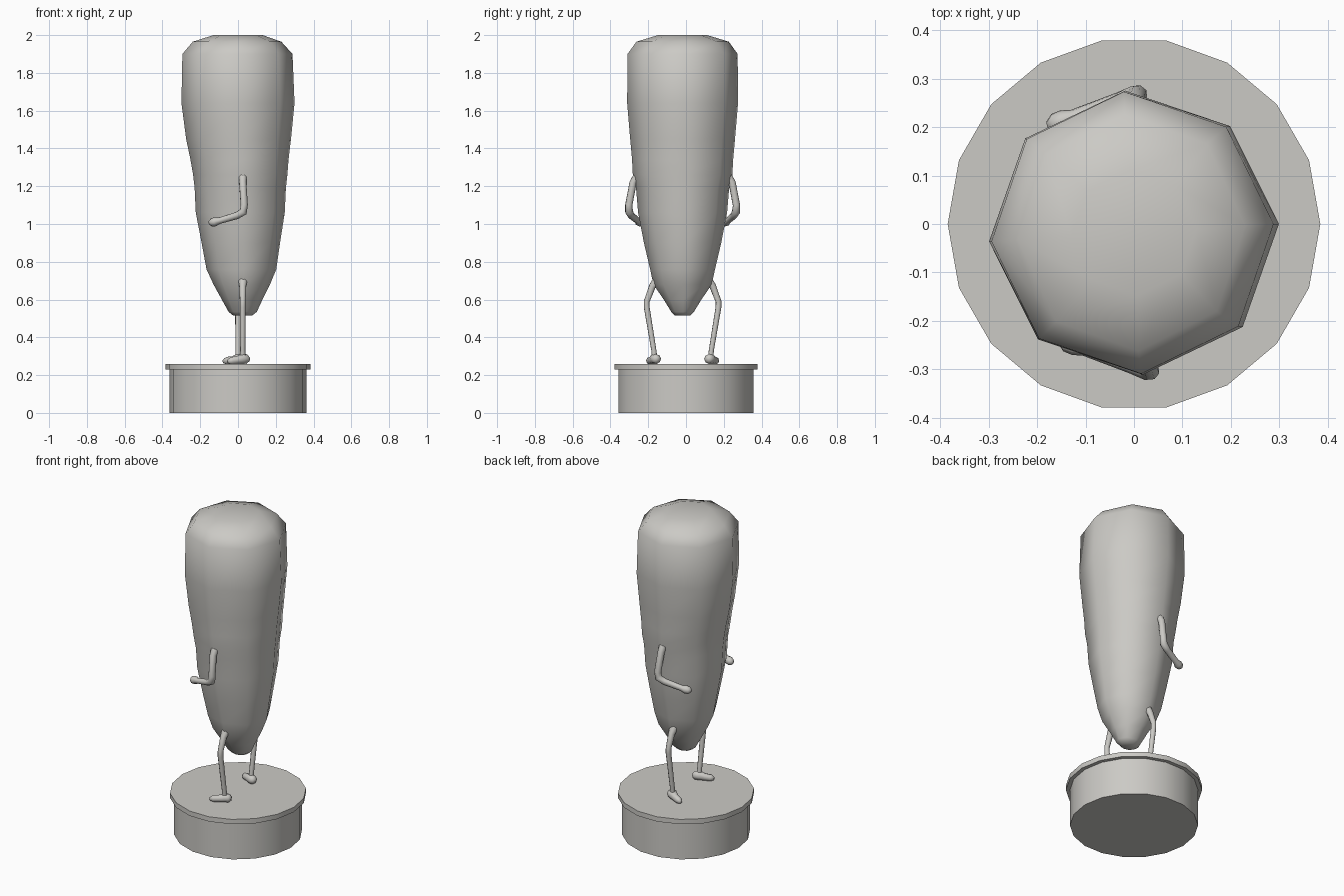
import bpy, bmesh, math
from mathutils import Vector

if "Cube" in bpy.data.objects:
    bpy.data.objects.remove(bpy.data.objects["Cube"])

mat = bpy.data.materials.new("warm_grey")
mat.diffuse_color = (0.6, 0.59, 0.56, 1)
mat.use_nodes = True
mat.node_tree.nodes["Principled BSDF"].inputs["Base Color"].default_value = mat.diffuse_color


def loft(name, rings, angle=80):
    """Skin a list of vertex rings, cap both ends, smooth up to angle."""
    bm = bmesh.new()
    rows = [[bm.verts.new(p) for p in r] for r in rings]
    n = len(rows[0])
    for a, b in zip(rows, rows[1:]):
        for i in range(n):
            j = (i + 1) % n
            bm.faces.new((a[i], a[j], b[j], b[i]))
    bm.faces.new(rows[0][::-1])
    bm.faces.new(rows[-1])
    bmesh.ops.recalc_face_normals(bm, faces=bm.faces)
    me = bpy.data.meshes.new(name)
    bm.to_mesh(me)
    bm.free()
    me.materials.append(mat)
    ob = bpy.data.objects.new(name, me)
    bpy.context.collection.objects.link(ob)
    bpy.ops.object.select_all(action='DESELECT')
    ob.select_set(True)
    bpy.context.view_layer.objects.active = ob
    bpy.ops.object.shade_smooth_by_angle(angle=math.radians(angle))
    return ob


def ring(z, cx, cy, rx, ry, n, turn=0):
    return [(cx + rx * math.cos(turn + 2 * math.pi * i / n),
             cy + ry * math.sin(turn + 2 * math.pi * i / n), z) for i in range(n)]


def tube(name, path, n=8):
    """Round limb through (x, y, z, radius) points."""
    pts = [Vector(p[:3]) for p in path]
    rings = []
    for i, p in enumerate(pts):
        t = (pts[min(i + 1, len(pts) - 1)] - pts[max(i - 1, 0)]).normalized()
        ref = Vector((0.3, 1, 0)).normalized()
        u = t.cross(ref).normalized()
        v = t.cross(u)
        r = path[i][3]
        rings.append([p + r * (u * math.cos(2 * math.pi * k / n) + v * math.sin(2 * math.pi * k / n))
                      for k in range(n)])
    return loft(name, rings)


# round plinth with overhanging rim
loft("base", [ring(z, 0, 0, 0.362, 0.362, 18) for z in (0, 0.232)], 40)
loft("base_rim", [ring(z, 0, 0, 0.385, 0.385, 18) for z in (0.23, 0.26)], 40)

# tapered eight-sided body: z, centre x, half width, half depth
profile = [(0.515, 0.025, 0.05, 0.04), (0.535, 0.025, 0.075, 0.06), (0.60, 0.022, 0.108, 0.10),
           (0.68, 0.02, 0.15, 0.155), (0.76, 0.018, 0.185, 0.172), (0.90, 0.015, 0.208, 0.205),
           (1.06, 0.012, 0.236, 0.236), (1.19, 0.012, 0.242, 0.247), (1.26, 0.012, 0.25, 0.264),
           (1.34, 0.008, 0.26, 0.268), (1.45, 0.003, 0.278, 0.278), (1.64, 0, 0.30, 0.294),
           (1.90, -0.003, 0.292, 0.292), (1.965, -0.005, 0.235, 0.245), (2.0, 0, 0.13, 0.13)]
loft("body", [ring(z, cx, -0.018, rx, ry, 8, math.radians(3.5)) for z, cx, rx, ry in profile])

# arms, legs and feet; s is the side, dx the slight turn of the figure
for side, s, dx in (("right", 1, 0), ("left", -1, 0.025)):
    def P(x, y, z, r):
        return (x + dx, s * y - 0.018, z, r)
    tube(side + "_arm", [P(0, 0.235, 1.26, 0.024), P(0, 0.262, 1.22, 0.02), P(0.008, 0.285, 1.10, 0.02),
                         P(0.003, 0.283, 1.065, 0.022), P(-0.03, 0.272, 1.045, 0.019),
                         P(-0.125, 0.238, 1.017, 0.017), P(-0.145, 0.23, 1.012, 0.024),
                         P(-0.165, 0.224, 1.008, 0.022), P(-0.178, 0.22, 1.006, 0.01)])
    tube(side + "_leg", [P(0, 0.12, 0.72, 0.03), P(0, 0.16, 0.67, 0.019), P(0, 0.19, 0.59, 0.016),
                         P(0, 0.19, 0.56, 0.016), P(0, 0.152, 0.33, 0.014), P(0, 0.148, 0.28, 0.016)])
    tube(side + "_foot", [P(0.034, 0.132, 0.284, 0.012), P(0.022, 0.137, 0.285, 0.025),
                          P(0, 0.147, 0.287, 0.028), P(-0.03, 0.162, 0.279, 0.021),
                          P(-0.06, 0.175, 0.276, 0.02), P(-0.078, 0.183, 0.272, 0.01)])
